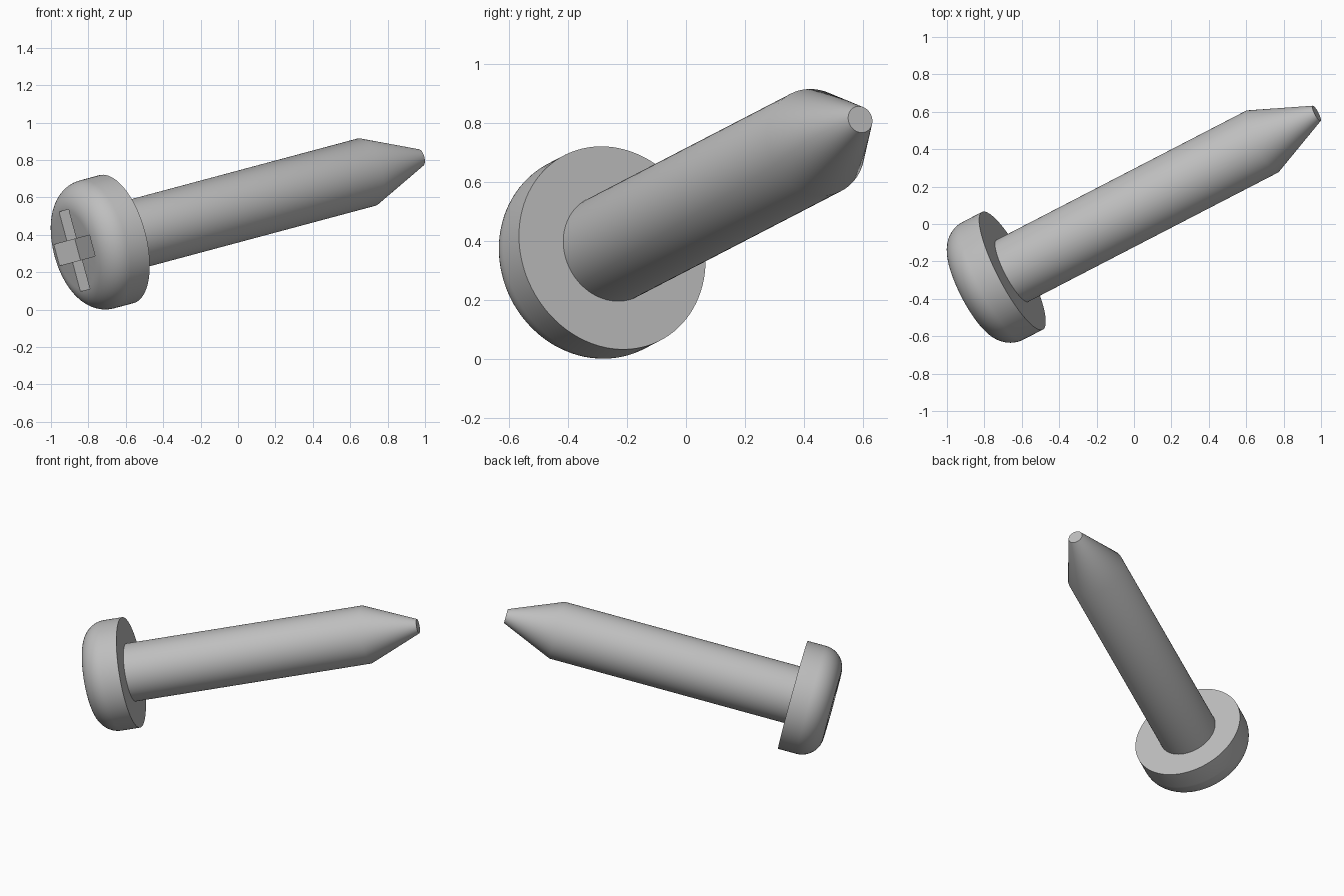
import bpy, bmesh, math
from mathutils import Vector, Matrix

cube = bpy.data.objects.get("Cube")
if cube:
    bpy.data.objects.remove(cube, do_unlink=True)

# Placement: local z runs along the screw, origin at the head's underside
pitch, yaw = math.radians(15), math.asin(0.447)
axis = Vector((math.cos(yaw) * math.cos(pitch), math.sin(yaw), math.cos(yaw) * math.sin(pitch)))
up = Vector((-math.sin(pitch), 0, math.cos(pitch)))
side = axis.cross(up)
place = Matrix.Translation((-0.65, -0.25, 0.377)) @ Matrix((up, side, axis)).transposed().to_4x4()

steel = bpy.data.materials.new("grey steel")
steel.use_nodes = True
colour = (0.52, 0.52, 0.52, 1)
steel.diffuse_color = colour
steel.node_tree.nodes["Principled BSDF"].inputs["Base Color"].default_value = colour


def make_object(name, bm):
    bmesh.ops.recalc_face_normals(bm, faces=bm.faces)
    mesh = bpy.data.meshes.new(name)
    bm.to_mesh(mesh)
    bm.free()
    mesh.materials.append(steel)
    obj = bpy.data.objects.new(name, mesh)
    bpy.context.collection.objects.link(obj)
    obj.matrix_world = place
    return obj


def lathe(name, profile, steps=96):
    """Revolve (radius, height) points round local z and close both ends."""
    bm = bmesh.new()
    verts = [bm.verts.new((r, 0, z)) for r, z in profile]
    edges = [bm.edges.new(pair) for pair in zip(verts, verts[1:])]
    bmesh.ops.spin(bm, geom=verts + edges, cent=(0, 0, 0), axis=(0, 0, 1),
                   angle=math.tau, steps=steps)
    bmesh.ops.remove_doubles(bm, verts=bm.verts, dist=0.0005)
    bmesh.ops.holes_fill(bm, edges=[e for e in bm.edges if e.is_boundary], sides=0)
    return make_object(name, bm)


def smooth(obj):
    bpy.ops.object.select_all(action='DESELECT')
    obj.select_set(True)
    bpy.context.view_layer.objects.active = obj
    bpy.ops.object.shade_smooth_by_angle(angle=math.radians(30))


# Rounded pan head
thickness, radius, fillet = 0.26, 0.354, 0.14
arc = [math.radians(90) * i / 14 for i in range(15)]
head = lathe("head", [(radius, 0)] + [
    (radius - fillet + fillet * math.cos(a), -(thickness - fillet) - fillet * math.sin(a))
    for a in arc])

# Cross recess cut into the head
w, l, depth = 0.058, 0.22, 0.13
quarter = [(l, -w), (l, w), (w, w)]
bm = bmesh.new()
outline = []
for turn in range(4):
    rot = Matrix.Rotation(turn * math.pi / 2, 3, 'Z')
    outline += [bm.verts.new(rot @ Vector((x, y, depth - thickness))) for x, y in quarter]
base = bm.faces.new(outline)
top = bmesh.ops.extrude_face_region(bm, geom=[base], use_keep_orig=True)
bmesh.ops.translate(bm, vec=(0, 0, -0.3),
                    verts=[v for v in top["geom"] if isinstance(v, bmesh.types.BMVert)])
cutter = make_object("recess_cutter", bm)
cutter.hide_render = True
cut = head.modifiers.new("recess", 'BOOLEAN')
cut.operation, cut.solver, cut.object = 'DIFFERENCE', 'EXACT', cutter
bpy.context.view_layer.update()
bpy.context.view_layer.objects.active = head
bpy.ops.object.modifier_apply(modifier=cut.name)
bpy.data.objects.remove(cutter, do_unlink=True)
smooth(head)

# Plain shaft with a blunt tapered tip
shaft = lathe("shaft", [(0.186, -0.05), (0.186, 1.546), (0.046, 1.882)])
smooth(shaft)
